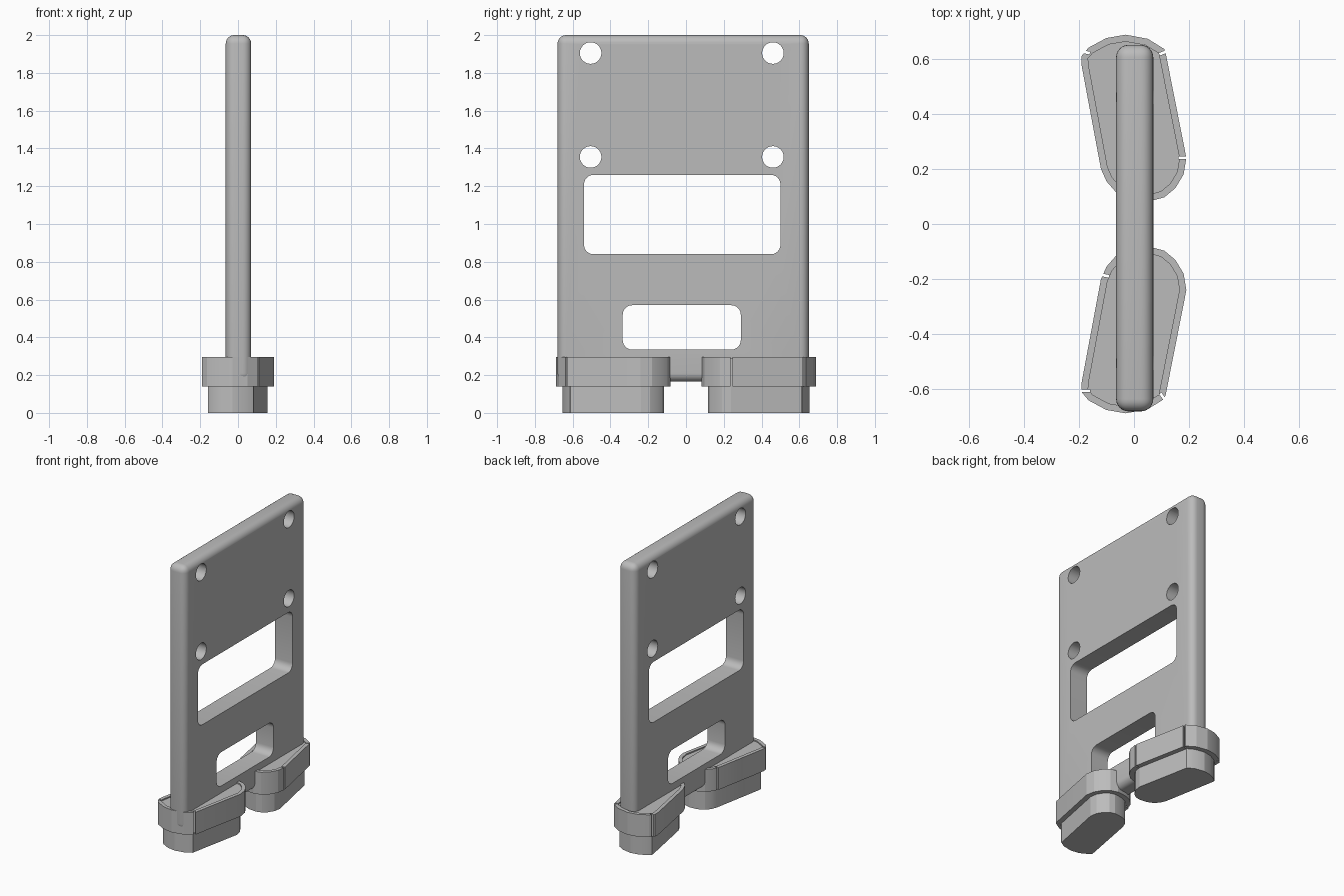
import bpy
import bmesh
from mathutils import Vector
from math import radians, atan2

cube = bpy.data.objects.get("Cube")
if cube:
    bpy.data.objects.remove(cube, do_unlink=True)

# Single grey material
grey = bpy.data.materials.new("matte grey")
grey.use_nodes = True
COLOR = (0.5, 0.5, 0.5, 1)
grey.diffuse_color = COLOR
grey.node_tree.nodes["Principled BSDF"].inputs["Base Color"].default_value = COLOR


def make_object(name, bm):
    bmesh.ops.recalc_face_normals(bm, faces=bm.faces)
    mesh = bpy.data.meshes.new(name)
    bm.to_mesh(mesh)
    bm.free()
    obj = bpy.data.objects.new(name, mesh)
    bpy.context.collection.objects.link(obj)
    mesh.materials.append(grey)
    return obj


def add_box(bm, low, high):
    low, high = Vector(low), Vector(high)
    verts = bmesh.ops.create_cube(bm, size=1)["verts"]
    for v in verts:
        v.co = (low + high) / 2 + v.co * (high - low)
    return list({e for v in verts for e in v.link_edges})


def rounded_box(name, low, high, radius, only_x=False):
    bm = bmesh.new()
    edges = add_box(bm, low, high)
    if only_x:
        edges = [e for e in edges if abs(e.verts[0].co.x - e.verts[1].co.x) > 0.1]
    bmesh.ops.bevel(bm, geom=edges, offset=radius, segments=6,
                    profile=0.5, affect='EDGES')
    return make_object(name, bm)


def apply_cuts(obj, cutters):
    for cutter in cutters:
        mod = obj.modifiers.new("cut", 'BOOLEAN')
        mod.operation = 'DIFFERENCE'
        mod.solver = 'EXACT'
        mod.object = cutter
    bpy.context.view_layer.update()
    graph = bpy.context.evaluated_depsgraph_get()
    mesh = bpy.data.meshes.new_from_object(obj.evaluated_get(graph))
    obj.modifiers.clear()
    obj.data = mesh
    for cutter in cutters:
        bpy.data.objects.remove(cutter, do_unlink=True)


def smooth(obj, angle):
    bpy.ops.object.select_all(action='DESELECT')
    obj.select_set(True)
    bpy.context.view_layer.objects.active = obj
    bpy.ops.object.shade_smooth_by_angle(angle=radians(angle))


# Upright plate with two windows and four round holes
plate = rounded_box("upright_plate", (-0.065, -0.68, 0.165), (0.07, 0.65, 2), 0.045)
cutters = [
    rounded_box("large_window_cutter", (-0.3, -0.54, 0.84), (0.3, 0.5, 1.26), 0.05, True),
    rounded_box("small_window_cutter", (-0.3, -0.335, 0.335), (0.3, 0.29, 0.57), 0.05, True),
]
for y in (-0.505, 0.46):
    for z in (1.355, 1.905):
        bpy.ops.mesh.primitive_cylinder_add(vertices=40, radius=0.057, depth=0.6,
                                            location=(0, y, z),
                                            rotation=(0, radians(90), 0))
        cutters.append(bpy.context.object)
apply_cuts(plate, cutters)
plate.data.materials.clear()
plate.data.materials.append(grey)
smooth(plate, 35)

# Foot outline: slanted sides, rounded inner end, bowed outer end
OUTLINE = [(-0.19, 0.575), (-0.12, 0.2), (-0.1, 0.155), (-0.065, 0.115),
           (-0.01, 0.09), (0.06, 0.083), (0.11, 0.097), (0.15, 0.13),
           (0.18, 0.18), (0.19, 0.24), (0.115, 0.62), (0.11, 0.635),
           (0.05, 0.672), (-0.03, 0.687), (-0.1, 0.675), (-0.165, 0.64),
           (-0.19, 0.61)]
TOP, STEP = 0.295, 0.14


def extrude_cap(bm, face, dz):
    result = bmesh.ops.extrude_face_region(bm, geom=[face])["geom"]
    bmesh.ops.delete(bm, geom=[face], context='FACES_ONLY')
    for v in (g for g in result if isinstance(g, bmesh.types.BMVert)):
        v.co.z += dz
    return next(g for g in result if isinstance(g, bmesh.types.BMFace))


def cap_at(bm, z):
    return max((f for f in bm.faces if all(abs(v.co.z - z) < 0.001 for v in f.verts)),
               key=lambda f: f.calc_area())


def make_foot(name, side, notches):
    bm = bmesh.new()
    ring = [bm.verts.new((x, side * y, STEP)) for x, y in OUTLINE]
    base = bm.faces.new(ring)
    # upper flange
    top = bmesh.ops.extrude_face_region(bm, geom=[base])["geom"]
    for v in (g for g in top if isinstance(g, bmesh.types.BMVert)):
        v.co.z = TOP
    bmesh.ops.recalc_face_normals(bm, faces=bm.faces)
    # narrower lower block
    bmesh.ops.inset_region(bm, faces=[cap_at(bm, STEP)], thickness=0.034)
    extrude_cap(bm, cap_at(bm, STEP), -STEP)
    # shallow recess inside a thin rim
    bmesh.ops.inset_region(bm, faces=[cap_at(bm, TOP)], thickness=0.025)
    extrude_cap(bm, cap_at(bm, TOP), -0.008)
    foot = make_object(name, bm)
    # thin slits in the rim
    cuts = []
    for x, y, dx, dy in notches:
        cut = bmesh.new()
        add_box(cut, (-0.025, -0.005, 0.1), (0.05, 0.005, 0.4))
        slit = make_object("slit_cutter", cut)
        slit.location = (x, y, 0)
        slit.rotation_euler.z = atan2(dy, dx)
        cuts.append(slit)
    apply_cuts(foot, cuts)
    smooth(foot, 20)


make_foot("back_foot", 1, [(-0.185, 0.625, -1, 0.2), (0.115, 0.625, 1, 0.4),
                           (0.187, 0.24, 1, 0)])
make_foot("front_foot", -1, [(-0.185, -0.605, -1, 0), (0.11, -0.635, 0.7, -1),
                             (-0.115, -0.185, -1, 0.2)])
